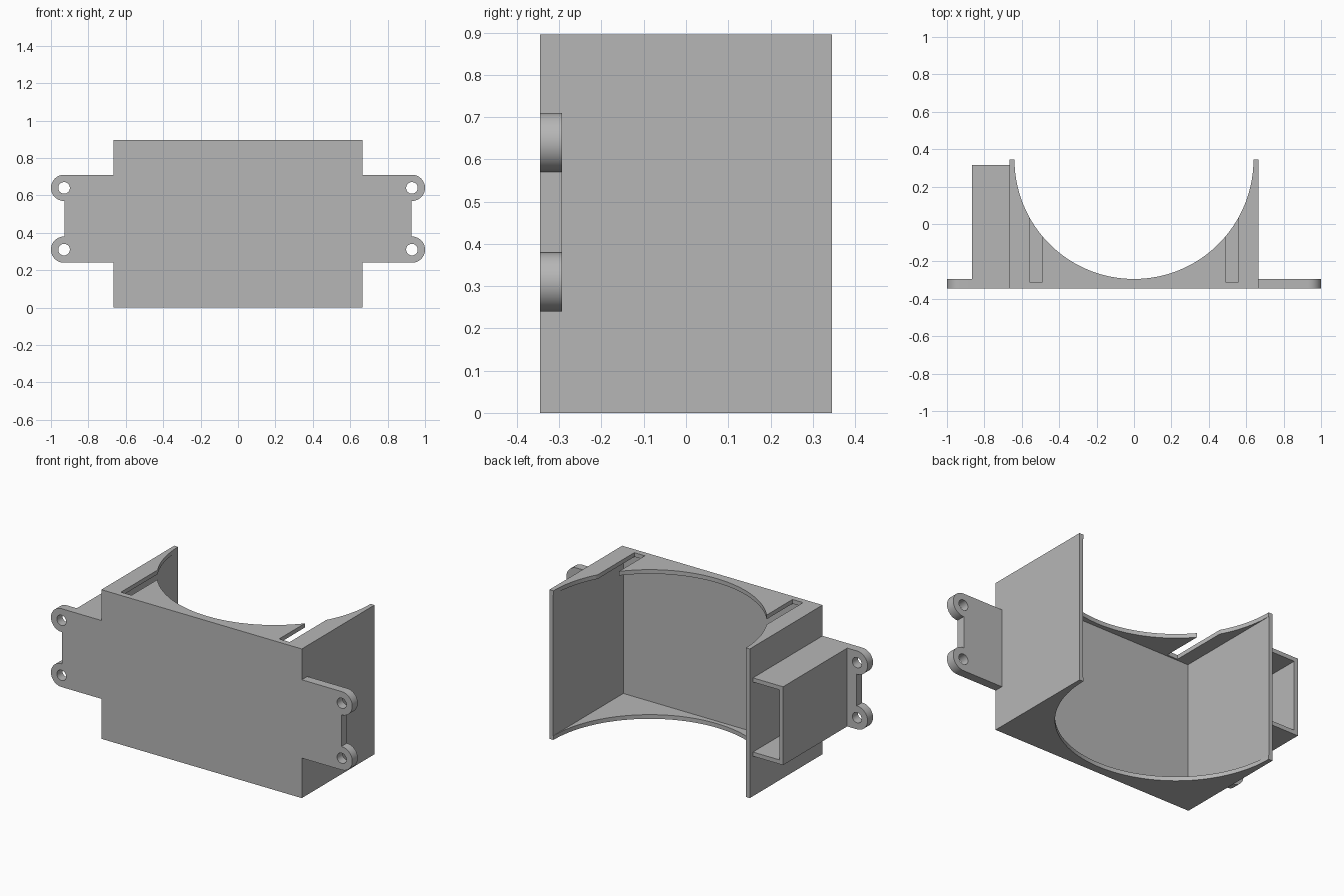
import bpy
import bmesh
import math

cube = bpy.data.objects.get("Cube")
if cube:
    bpy.data.objects.remove(cube, do_unlink=True)

# Overall dimensions
HALF_W, HALF_D, HEIGHT = 0.665, 0.345, 0.895
WALL, TAB = 0.025, 0.052
TAB_LOW, TAB_HIGH = 0.24, 0.71
EAR_X, EAR_R, HOLE_R = 0.93, 0.07, 0.031
EAR_ZS = (TAB_LOW + EAR_R, TAB_HIGH - EAR_R)

grey = bpy.data.materials.new("plain grey")
grey.use_nodes = True
colour = (0.47, 0.47, 0.47, 1)
grey.diffuse_color = colour
grey.node_tree.nodes["Principled BSDF"].inputs["Base Color"].default_value = colour


def prism(name, points, offset):
    """Closed outline of 3D points, extruded along the offset vector."""
    bm = bmesh.new()
    face = bm.faces.new([bm.verts.new(p) for p in points])
    top = bmesh.ops.extrude_face_region(bm, geom=[face])["geom"]
    bmesh.ops.translate(bm, vec=offset,
                        verts=[v for v in top if isinstance(v, bmesh.types.BMVert)])
    bmesh.ops.recalc_face_normals(bm, faces=bm.faces)
    mesh = bpy.data.meshes.new(name)
    bm.to_mesh(mesh)
    bm.free()
    mesh.materials.append(grey)
    ob = bpy.data.objects.new(name, mesh)
    bpy.context.collection.objects.link(ob)
    return ob


def box(name, x, y, z):
    outline = [(x[0], y[0], z[0]), (x[1], y[0], z[0]),
               (x[1], y[1], z[0]), (x[0], y[1], z[0])]
    return prism(name, outline, (0, 0, z[1] - z[0]))


def arc(cx, cy, r, start, end, steps):
    angles = [math.radians(start + (end - start) * i / steps) for i in range(steps + 1)]
    return [(cx + r * math.cos(a), cy + r * math.sin(a)) for a in angles]


def combine(target, tool, operation):
    """Apply a boolean and discard the tool."""
    tool.hide_render = True
    mod = target.modifiers.new(tool.name, 'BOOLEAN')
    mod.operation, mod.solver, mod.object = operation, 'EXACT', tool
    bpy.context.view_layer.objects.active = target
    bpy.ops.object.modifier_apply(modifier=mod.name)
    bpy.data.objects.remove(tool, do_unlink=True)


# Housing block with a round bay open to the back
outline = [(-HALF_W, HALF_D), (-HALF_W, -HALF_D), (HALF_W, -HALF_D), (HALF_W, HALF_D)]
outline += arc(0, HALF_D, HALF_W - WALL - 0.001, 0, -180, 80)
housing = prism("housing", [(x, y, 0) for x, y in outline], (0, 0, HEIGHT))

# Side duct, and mounting tabs with two round ears each
combine(housing, box("side_duct", (-HALF_W - 0.2, -HALF_W + 0.015),
                     (-HALF_D, 0.315), (TAB_LOW, TAB_HIGH)), 'UNION')
for side in (-1, 1):
    profile = [(HALF_W - 0.015, TAB_HIGH), (HALF_W - 0.015, TAB_LOW)]
    profile += arc(EAR_X, EAR_ZS[0], EAR_R, -90, 92, 28)
    profile += arc(EAR_X, EAR_ZS[1], EAR_R, -92, 90, 28)
    tab = prism("mounting_tab", [(side * x, -HALF_D, z) for x, z in profile], (0, TAB, 0))
    combine(housing, tab, 'UNION')

# Hollow interior and duct channel
combine(housing, box("interior", (-HALF_W + WALL, HALF_W - WALL),
                     (-HALF_D + WALL, 0.5), (WALL, HEIGHT - WALL)), 'DIFFERENCE')
combine(housing, box("duct_channel", (-HALF_W - 0.2 + WALL, -HALF_W),
                     (-HALF_D + TAB, 0.5), (TAB_LOW + WALL, TAB_HIGH - WALL)), 'DIFFERENCE')

# Slots in the top plate and screw holes in the ears
for side in (-1, 1):
    xs = sorted((side * 0.49, side * 0.56))
    combine(housing, box("slot", xs, (-0.31, 0.1), (HEIGHT - 0.04, HEIGHT + 0.1)), 'DIFFERENCE')
    for z in EAR_ZS:
        ring = arc(side * EAR_X, z, HOLE_R, 0, 360, 32)[:-1]
        hole = prism("screw_hole", [(x, -0.5, h) for x, h in ring], (0, 0.3, 0))
        combine(housing, hole, 'DIFFERENCE')

# Single colour, smooth curves with sharp edges
housing.data.materials.clear()
housing.data.materials.append(grey)
bpy.ops.object.select_all(action='DESELECT')
housing.select_set(True)
bpy.context.view_layer.objects.active = housing
bpy.ops.object.shade_smooth_by_angle(angle=math.radians(30))
